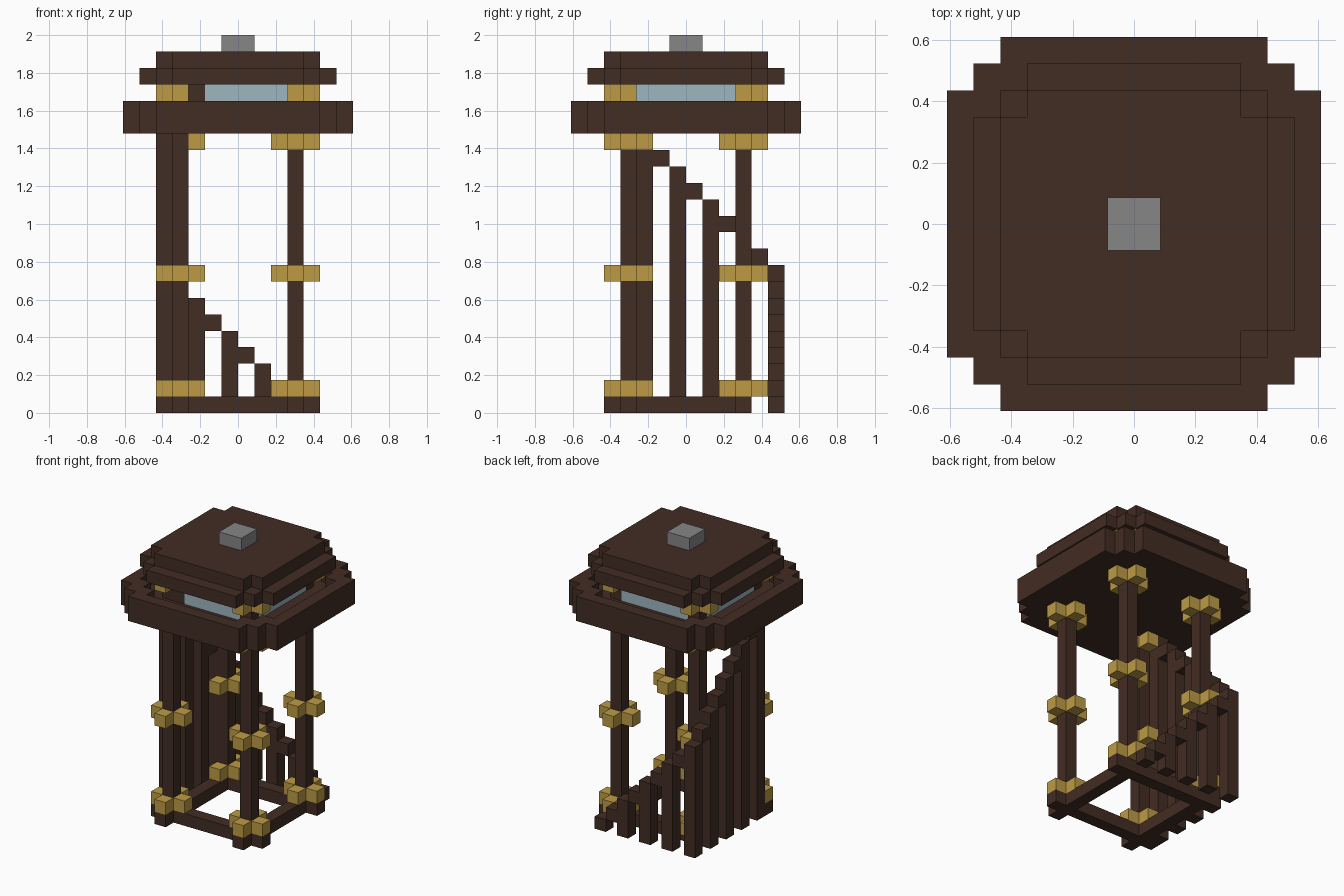
import bpy
import bmesh
from mathutils import Matrix, Vector

cube = bpy.data.objects.get("Cube")
if cube:
    bpy.data.objects.remove(cube, do_unlink=True)

U = 2 / 23  # size of one block


def material(name, rgb):
    m = bpy.data.materials.new(name)
    m.use_nodes = True
    m.diffuse_color = (*rgb, 1)
    m.node_tree.nodes["Principled BSDF"].inputs["Base Color"].default_value = (*rgb, 1)
    return m


WOOD = material("dark_wood", (0.055, 0.026, 0.017))
BRASS = material("brass", (0.51, 0.33, 0.06))
GLASS = material("pale_glass", (0.34, 0.47, 0.53))
STONE = material("grey_stone", (0.24, 0.24, 0.24))


def finish(name, bm, mat):
    bmesh.ops.recalc_face_normals(bm, faces=bm.faces)
    mesh = bpy.data.meshes.new(name)
    bm.to_mesh(mesh)
    bm.free()
    mesh.materials.append(mat)
    obj = bpy.data.objects.new(name, mesh)
    bpy.context.collection.objects.link(obj)
    return obj


def boxes(name, mat, parts):
    """One object from boxes given as (x0, x1, y0, y1, z0, z1) in blocks."""
    bm = bmesh.new()
    for x0, x1, y0, y1, z0, z1 in parts:
        size = Vector((x1 - x0, y1 - y0, z1 - z0)) * U
        mid = Vector((x0 + x1, y0 + y1, z0 + z1)) * U / 2
        bmesh.ops.create_cube(bm, size=1, matrix=Matrix.Translation(mid) @ Matrix.Diagonal((*size, 1)))
    return finish(name, bm, mat)


def cell(x, y, z0, z1):
    return (x, x + 1, y, y + 1, z0, z1)


def turned(part):
    """Four copies of a box, turned about the centre by quarter turns."""
    out = []
    x0, x1, y0, y1, z0, z1 = part
    for _ in range(4):
        out.append((x0, x1, y0, y1, z0, z1))
        x0, x1, y0, y1 = -y1, -y0, x0, x1
    return out


def stepped_slab(name, mat, quarter, z0, z1):
    """Prism whose outline repeats a stepped corner four times."""
    bm = bmesh.new()
    pts = []
    corner = quarter
    for _ in range(4):
        pts += corner
        corner = [(-y, x) for x, y in corner]
    face = bm.faces.new([bm.verts.new((x * U, y * U, z0 * U)) for x, y in pts])
    ext = bmesh.ops.extrude_face_region(bm, geom=[face])
    top = [v for v in ext["geom"] if isinstance(v, bmesh.types.BMVert)]
    bmesh.ops.translate(bm, verts=top, vec=(0, 0, (z1 - z0) * U))
    return finish(name, bm, mat)


# Base frame, with feet beside the posts
frame = turned((3, 4, -4, 3, 0, 1))
frame += [cell(x, y, 0, 1) for x in (-5, 4) for y in (-4, 3) if (x, y) != (-5, 3)]
frame += [cell(x, -5, 0, 1) for x in (-4, 3)]
boxes("base_frame", WOOD, frame)

# Posts and brass collars
SIDES = {"left": 3, "right": -4}
ENDS = {"front": -4, "back": 3}
for end, y in ENDS.items():
    for side, x in SIDES.items():
        boxes(f"{end}_{side}_post", WOOD, [cell(x, y, 1, 17)])
        arms = []
        for z in (1, 8, 16):
            for dx, dy in ((1, 0), (-1, 0), (0, 1), (0, -1)):
                c = (x + dx, y + dy)
                if c == (-5, 3) and z < 11:
                    continue  # stair post stands here
                if z == 16 and c in ((-5, -4), (-4, -5)):
                    continue  # left open at the stair head
                arms.append(cell(*c, z, z + 1))
        boxes(f"{end}_{side}_collars", BRASS, arms)

# Stairs: along the back, then up the right side; every second step is a full post
path = [(x, 5) for x in range(3, -6, -1)] + [(-5, y) for y in range(4, -4, -1)]
for i, (x, y) in enumerate(path):
    top = i + 1
    boxes(f"stair_step_{top}", WOOD, [cell(x, y, 0 if i % 2 == 0 else i, top)])

# Balcony floor and raised rim
stepped_slab("balcony_floor", WOOD, [(7, 5), (6, 5), (6, 6), (5, 6), (5, 7)], 17, 18)
boxes("balcony_rim", WOOD,
      turned((6, 7, -5, 5, 18, 19)) + turned((5, 6, 4, 6, 18, 19)) + turned((4, 5, 5, 6, 18, 19)))

# Lantern room: glass walls, door jamb and brass corners
boxes("lantern_glass", GLASS,
      [(3, 4, -3, 3, 18, 20), (-4, -3, -3, 3, 18, 20), (-3, 3, 3, 4, 18, 20), (-2, 3, -4, -3, 18, 20)])
boxes("lantern_door", WOOD, [cell(-3, -4, 18, 20)])
boxes("lantern_corner_posts", WOOD, turned((3, 4, 3, 4, 18, 20)))
boxes("lantern_brass", BRASS, turned((4, 5, 3, 4, 19, 20)) + turned((3, 4, 4, 5, 19, 20)))

# Stepped roof and finial
stepped_slab("lower_roof", WOOD, [(6, 4), (5, 4), (5, 5), (4, 5), (4, 6)], 20, 21)
stepped_slab("upper_roof", WOOD, [(5, 4), (4, 4), (4, 5)], 21, 22)
boxes("roof_finial", STONE, [(-1, 1, -1, 1, 22, 23)])
